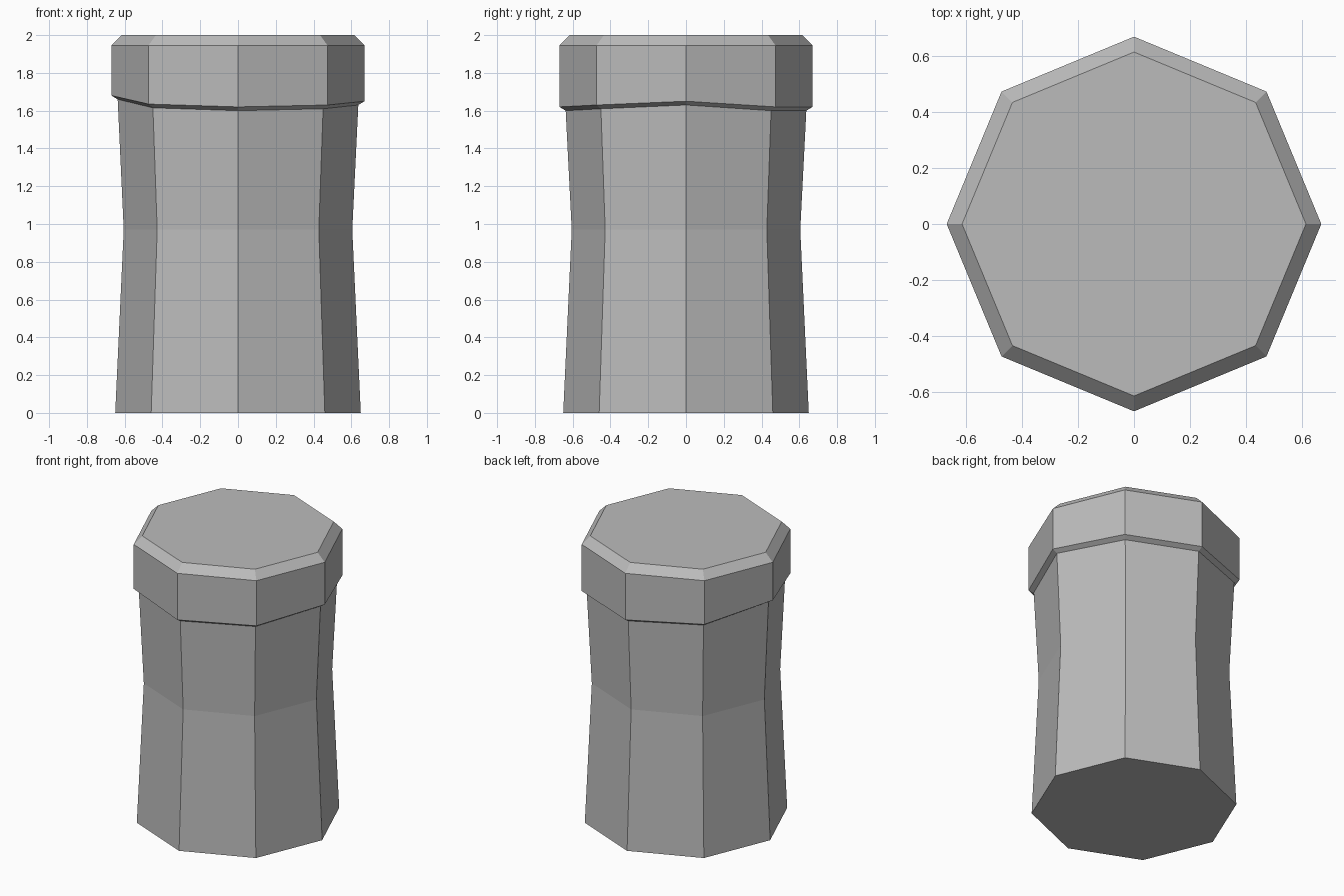
import bpy
import bmesh
from math import cos, sin, pi

SIDES = 8

cube = bpy.data.objects.get("Cube")
if cube:
    bpy.data.objects.remove(cube, do_unlink=True)

stone = bpy.data.materials.new("grey_stone")
stone.use_nodes = True
colour = (0.5, 0.5, 0.5, 1.0)
stone.diffuse_color = colour
stone.node_tree.nodes["Principled BSDF"].inputs["Base Color"].default_value = colour


def lathe(name, rings):
    """Octagonal column from (radius, heights) rings, listed bottom to top."""
    bm = bmesh.new()
    loops = []
    for radius, heights in rings:
        loops.append([
            bm.verts.new((radius * cos(2 * pi * i / SIDES),
                          radius * sin(2 * pi * i / SIDES), heights[i]))
            for i in range(SIDES)])
    for low, high in zip(loops, loops[1:]):
        for i in range(SIDES):
            j = (i + 1) % SIDES
            bm.faces.new((low[i], low[j], high[j], high[i]))
    bm.faces.new(loops[0][::-1])
    bm.faces.new(loops[-1])
    bmesh.ops.recalc_face_normals(bm, faces=bm.faces)
    mesh = bpy.data.meshes.new(name)
    bm.to_mesh(mesh)
    bm.free()
    mesh.materials.append(stone)
    obj = bpy.data.objects.new(name, mesh)
    bpy.context.collection.objects.link(obj)
    return obj


def level(z):
    return [z] * SIDES


# Waisted shaft, one continuous skin with the chamfered cap.
# The lower rim of the cap is slightly uneven from corner to corner.
rim = [1.63, 1.60, 1.60, 1.62, 1.66, 1.615, 1.60, 1.61]
lathe("column", [
    (0.65, level(0.0)),
    (0.605, level(0.97)),
    (0.637, rim),
    (0.67, [z + 0.02 for z in rim]),
    (0.67, level(1.945)),
    (0.615, level(2.0)),
])
